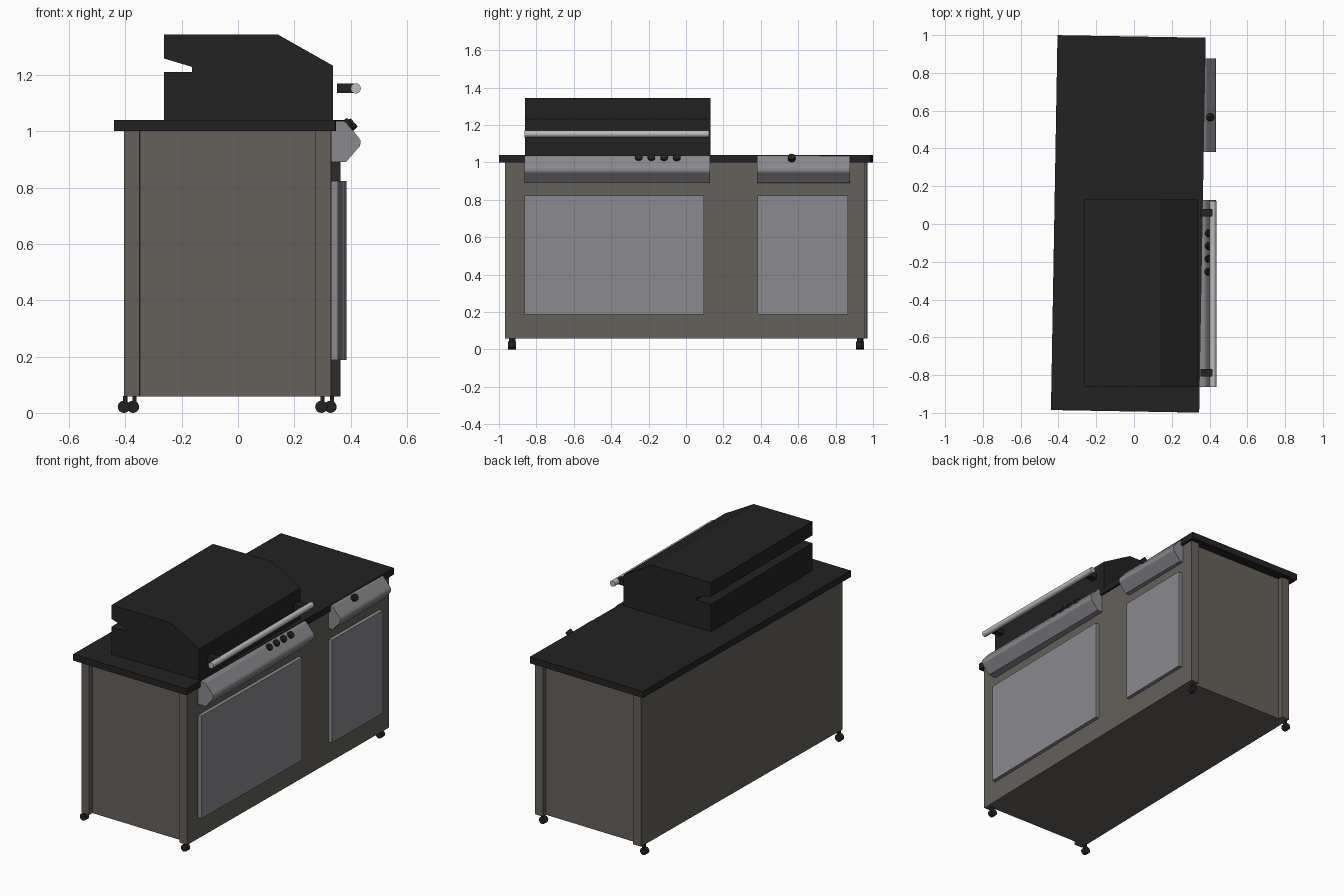
import bpy, bmesh, math
from mathutils import Matrix, Vector

if "Cube" in bpy.data.objects:
    bpy.data.objects.remove(bpy.data.objects["Cube"])


def material(name, rgb):
    m = bpy.data.materials.new(name)
    m.diffuse_color = (*rgb, 1)
    m.use_nodes = True
    m.node_tree.nodes["Principled BSDF"].inputs["Base Color"].default_value = m.diffuse_color
    return m


BLACK = material("black", (0.016, 0.016, 0.016))
STONE = material("warm grey", (0.130, 0.118, 0.105))
STEEL = material("steel grey", (0.255, 0.250, 0.270))
BRIGHT = material("bright metal", (0.50, 0.51, 0.49))

# The cabinet group sits turned by one degree; the grill is square to the axes
TURN = Matrix.Rotation(math.radians(-1), 4, 'Z')


def finish(name, bm, mat, turned=False):
    bmesh.ops.recalc_face_normals(bm, faces=bm.faces)
    if turned:
        bm.transform(TURN)
    me = bpy.data.meshes.new(name)
    bm.to_mesh(me)
    bm.free()
    me.materials.append(mat)
    ob = bpy.data.objects.new(name, me)
    bpy.context.collection.objects.link(ob)
    return ob


def prism(name, points, vec, mat, turned=False):
    """Extrude a closed 3D outline along vec."""
    bm = bmesh.new()
    f = bm.faces.new([bm.verts.new(p) for p in points])
    r = bmesh.ops.extrude_face_region(bm, geom=[f], use_keep_orig=True)
    moved = [g for g in r["geom"] if isinstance(g, bmesh.types.BMVert)]
    bmesh.ops.translate(bm, verts=moved, vec=vec)
    return finish(name, bm, mat, turned)


def box(name, x, y, z, mat, turned=False):
    pts = [(x[0], y[0], z[0]), (x[1], y[0], z[0]), (x[1], y[1], z[0]), (x[0], y[1], z[0])]
    return prism(name, pts, (0, 0, z[1] - z[0]), mat, turned)


def side_profile(name, xz, y0, y1, mat):
    return prism(name, [(x, y0, z) for x, z in xz], (0, y1 - y0, 0), mat)


def cylinder(name, centre, axis, r, length, mat, sides=20, turned=False):
    bm = bmesh.new()
    bmesh.ops.create_cone(bm, cap_ends=True, segments=sides, radius1=r, radius2=r, depth=length)
    bm.transform(Matrix.Translation(centre) @ Vector(axis).to_track_quat('Z', 'Y').to_matrix().to_4x4())
    ob = finish(name, bm, mat, turned)
    for p in ob.data.polygons:
        p.use_smooth = len(p.vertices) == 4
    for e in ob.data.edges:  # keep the cap rims sharp
        a, b = (ob.data.vertices[i].co for i in e.vertices)
        e.use_edge_sharp = (a - b).length < r * 0.7 and length > r * 0.7
    return ob


# Cabinet with recessed end panels between corner posts
xb, xf, ye, post, rec = -0.3875, 0.3475, 0.963, 0.055, 0.03
half = [(xb, ye), (xb + post, ye), (xb + post, ye - rec),
        (xf - post, ye - rec), (xf - post, ye), (xf, ye)]
outline = half + [(x, -y) for x, y in reversed(half)]
prism("cabinet", [(x, y, 0.058) for x, y in outline], (0, 0, 0.942), STONE, True)

# Countertop
box("countertop", (-0.4225, 0.3625), (-0.9925, 0.9925), (1.0, 1.04), BLACK, True)

# Doors
box("wide_door", (0.34, 0.37), (-0.858, 0.103), (0.187, 0.823), STEEL, True)
box("narrow_door", (0.34, 0.37), (0.388, 0.873), (0.187, 0.823), STEEL, True)

# Casters
for x in (-0.389, 0.312):
    for y in (-0.93, 0.93):
        cylinder("caster_wheel", (x, y, 0.0215), (0, 1, 0), 0.0215, 0.03, BLACK, turned=True)
        box("caster_stem", (x - 0.002, x + 0.012), (y - 0.011, y + 0.011), (0.03, 0.06), BLACK, True)

# Grill hood with the vent slot at the back
side_profile("grill_hood", [(-0.263, 1.04), (-0.263, 1.21), (-0.163, 1.21), (-0.163, 1.228),
                            (-0.263, 1.258), (-0.263, 1.344), (0.14, 1.344), (0.338, 1.232),
                            (0.338, 1.04)], -0.862, 0.13, BLACK)

# Hood handle
cylinder("handle_bar", (0.418, -0.37, 1.152), (0, 1, 0), 0.018, 0.985, BRIGHT, 24)
for y in (-0.787, 0.06):
    box("handle_bracket", (0.352, 0.416), (y - 0.02, y + 0.02), (1.135, 1.17), BLACK)

# Sloped control panels
panel = [(0.33, 0.89), (0.383, 0.89), (0.431, 0.945), (0.434, 0.953), (0.434, 0.968),
         (0.429, 0.977), (0.384, 1.03), (0.374, 1.036), (0.33, 1.036)]
side_profile("grill_control_panel", panel, -0.864, 0.127, STEEL)
side_profile("burner_control_panel", panel, 0.38, 0.877, STEEL)

# Knobs
for y in (-0.253, -0.185, -0.117, -0.049, 0.565):
    x = 0.39 + 0.0175 * y
    cylinder("control_knob", (x + 0.002, y, 1.022), (0.75, 0, 0.66), 0.02, 0.028, BLACK, 16)
